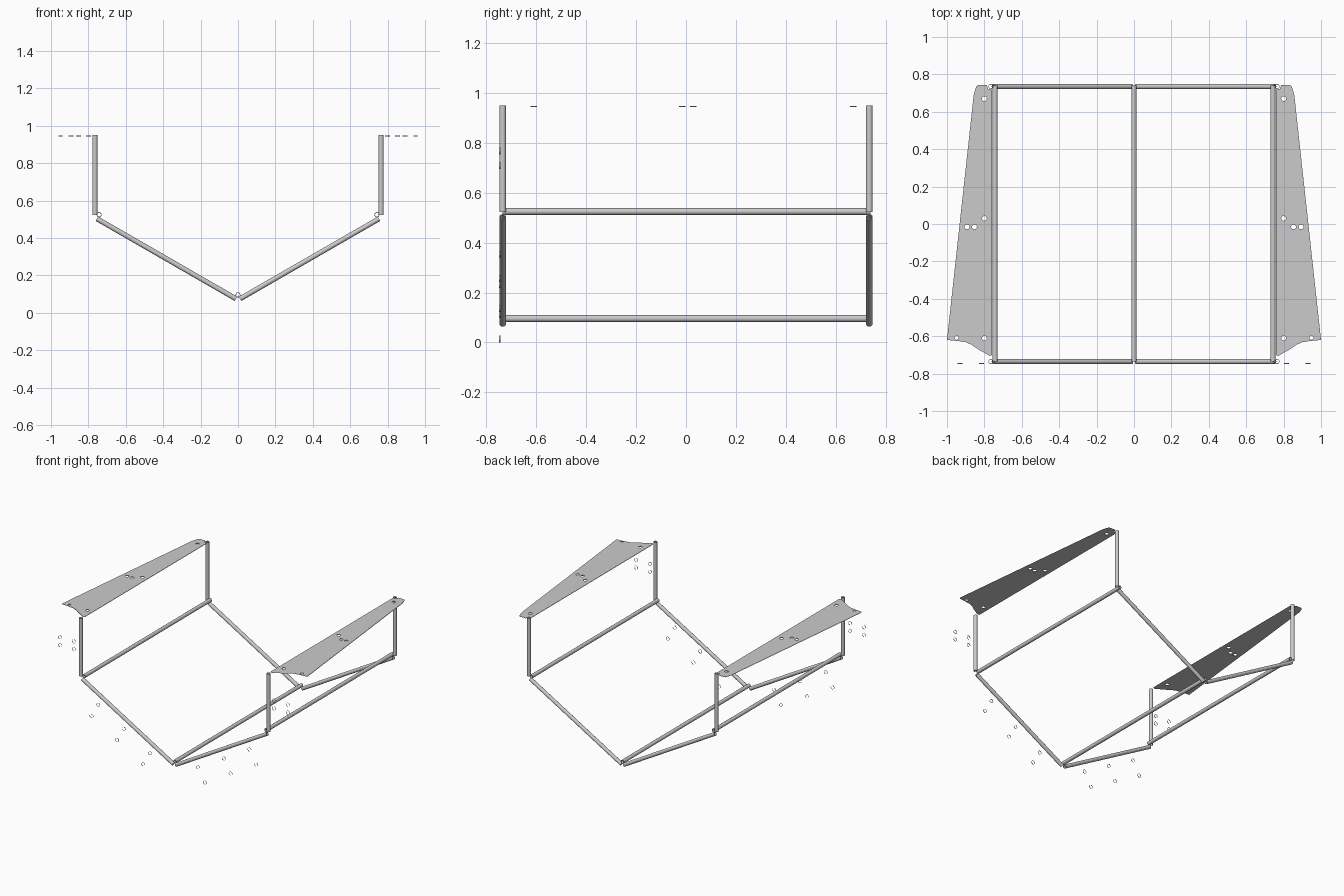
import bpy, bmesh, math
from mathutils import Vector

if "Cube" in bpy.data.objects:
    bpy.data.objects.remove(bpy.data.objects["Cube"])

SIDES = 16


def finish(name, bm, smooth=True):
    mesh = bpy.data.meshes.new(name)
    bm.to_mesh(mesh)
    bm.free()
    ob = bpy.data.objects.new(name, mesh)
    bpy.context.collection.objects.link(ob)
    if smooth:
        bpy.context.view_layer.objects.active = ob
        ob.select_set(True)
        bpy.ops.object.shade_smooth_by_angle(angle=math.radians(35))
        ob.select_set(False)
    return ob


def ring(bm, centre, u, v, r, n=SIDES):
    steps = [2 * math.pi * i / n for i in range(n)]
    return [bm.verts.new(centre + r * (u * math.cos(a) + v * math.sin(a))) for a in steps]


def bridge(bm, a, b):
    n = len(a)
    for i in range(n):
        j = (i + 1) % n
        bm.faces.new((a[i], a[j], b[j], b[i]))


def tube(name, start, end, r=0.0135, inner=0.010):
    """Hollow round tube with annular ends."""
    bm = bmesh.new()
    start, end = Vector(start), Vector(end)
    axis = (end - start).normalized()
    u = axis.orthogonal().normalized()
    v = axis.cross(u)
    rings = [ring(bm, c, u, v, rad) for c, rad in
             ((start, r), (end, r), (end, inner), (start, inner))]
    for i in range(4):
        bridge(bm, rings[i], rings[(i + 1) % 4])
    return finish(name, bm)


def sheet(bm, outline, holes, z, up):
    """Flat sheet with round holes; returns the hole loops."""
    loops = [[bm.verts.new((x, y, z)) for x, y in outline]]
    for x, y, r in holes:
        loops.append(ring(bm, Vector((x, y, z)), Vector((1, 0, 0)), Vector((0, 1, 0)), r))
    edges = [bm.edges.new((l[i], l[(i + 1) % len(l)])) for l in loops for i in range(len(l))]
    res = bmesh.ops.triangle_fill(bm, use_beauty=True, edges=edges, normal=(0, 0, 1))
    for f in res["geom"]:
        if isinstance(f, bmesh.types.BMFace):
            f.normal_update()
            if (f.normal.z > 0) != up:
                f.normal_flip()
    return loops[1:]


# Top side plates
OUTLINE = [(0.758, -0.70), (0.77, -0.706), (0.83, -0.672), (0.87, -0.645), (0.90, -0.632),
           (0.945, -0.625), (1.0, -0.62), (0.857, 0.69), (0.85, 0.715), (0.842, 0.738),
           (0.83, 0.744), (0.787, 0.744), (0.78, 0.722), (0.758, 0.718)]
HOLES = [(0.80, 0.67, 0.013), (0.80, 0.03, 0.013), (0.80, -0.61, 0.013),
         (0.853, -0.015, 0.013), (0.893, -0.015, 0.013), (0.948, -0.608, 0.011)]
for side, s in (("left", -1), ("right", 1)):
    bm = bmesh.new()
    outline = [(s * x, y) for x, y in OUTLINE]
    holes = [(s * x, y, r) for x, y, r in HOLES]
    top = sheet(bm, outline, holes, 0.949, True)
    bottom = sheet(bm, outline, holes, 0.944, False)
    for a, b in zip(top, bottom):
        bridge(bm, a, b)
    finish(side + "_top_plate", bm, smooth=False)

    # Posts and sloping rails at both ends
    for end, y in (("front", -0.735), ("back", 0.735)):
        tube(f"{end}_{side}_post", (s * 0.765, y, 0.523), (s * 0.765, y, 0.951))
        tube(f"{end}_{side}_sloping_rail", (s * 0.011, y, 0.075), (s * 0.754, y, 0.503))
    tube(side + "_long_rail", (s * 0.743, -0.735, 0.525), (s * 0.743, 0.74, 0.525))

    # Thin hole collars floating in the front plane
    spots = [(x, z) for x in (0.815, 0.93) for z in (0.71, 0.768)]
    for i in range(3):
        dx, dz = i * 0.21, i * 0.1212
        spots += [(0.252 + dx, 0.014 + dz), (0.196 + dx, 0.111 + dz)]
    bm = bmesh.new()
    for x, z in spots:
        loops = [ring(bm, Vector((s * x, y, z)), Vector((1, 0, 0)), Vector((0, 0, 1)), 0.0135)
                 for y in (-0.749, -0.744)]
        bridge(bm, *loops)
    finish(side + "_front_hole_collars", bm)

# Central keel rail
tube("keel_rail", (0, -0.735, 0.096), (0, 0.74, 0.096))
